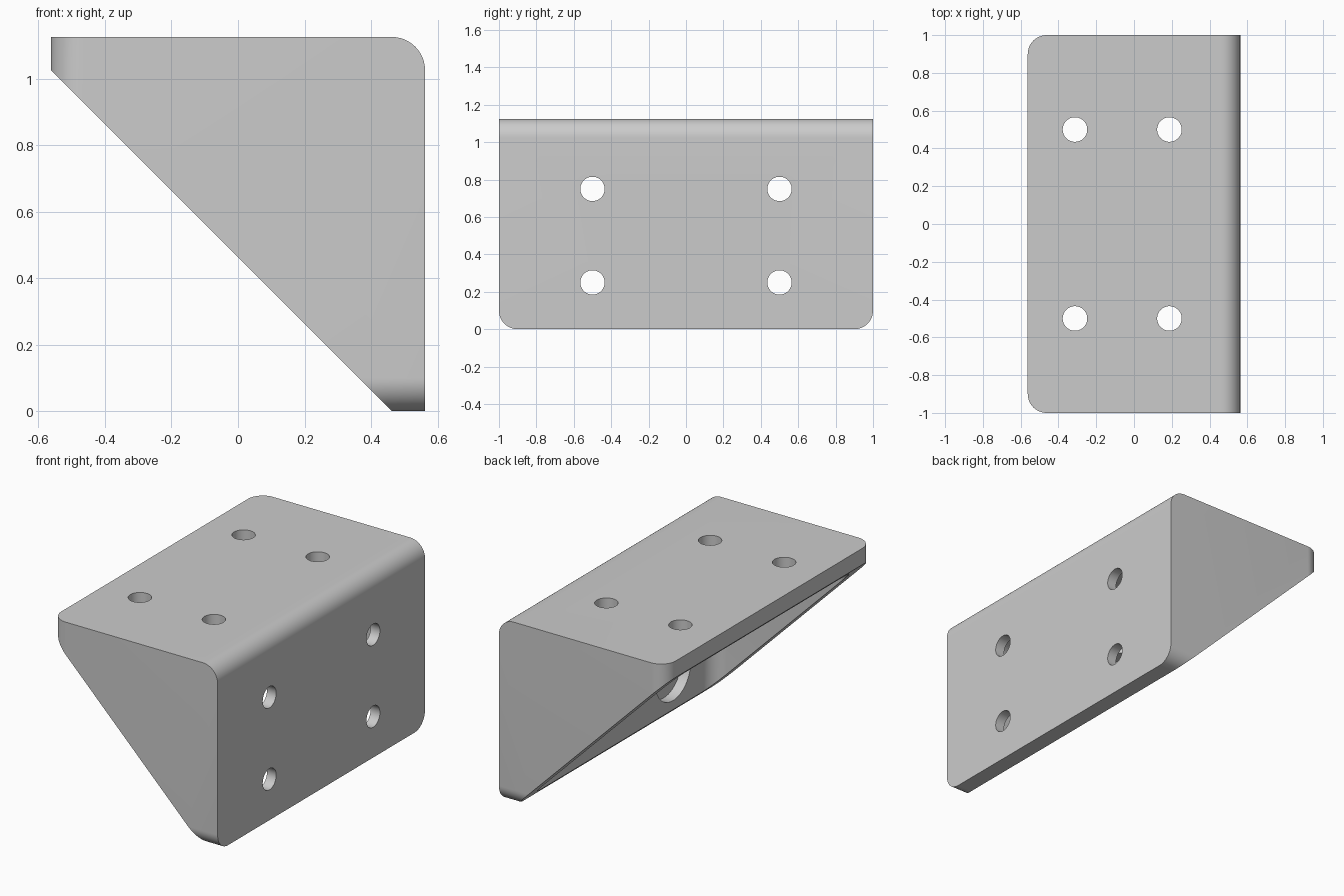
import bpy, bmesh, math
from mathutils import Matrix, Vector

cube = bpy.data.objects.get("Cube")
if cube:
    bpy.data.objects.remove(cube, do_unlink=True)

HX, HY, HEIGHT = 0.5625, 1.0, 1.125     # half depth, half length, height
WALL, RADIUS = 0.125, 0.1
HOLE, RECESS, SEAT = 0.065, 0.17, 0.0625   # hole radius, head recess radius, wall left under it

metal = bpy.data.materials.new("plain grey")
metal.use_nodes = True
grey = (0.6, 0.6, 0.6, 1)
metal.diffuse_color = grey
metal.node_tree.nodes["Principled BSDF"].inputs["Base Color"].default_value = grey


def box(low, high):
    """Box mesh between two corners."""
    bm = bmesh.new()
    low, high = Vector(low), Vector(high)
    mid = Matrix.Translation((low + high) / 2)
    bmesh.ops.create_cube(bm, size=1, matrix=mid @ Matrix.Diagonal((*(high - low), 1)))
    return bm


def round_edges(bm, edges):
    bmesh.ops.bevel(bm, geom=edges, offset=RADIUS, offset_type='OFFSET',
                    segments=12, profile=0.5, affect='EDGES')


def make_object(name, bm):
    bmesh.ops.recalc_face_normals(bm, faces=bm.faces)
    mesh = bpy.data.meshes.new(name)
    bm.to_mesh(mesh)
    bm.free()
    mesh.materials.append(metal)
    obj = bpy.data.objects.new(name, mesh)
    bpy.context.collection.objects.link(obj)
    return obj


def cut(target, cutter):
    """Subtract the cutter and remove it."""
    mod = target.modifiers.new("cut", 'BOOLEAN')
    mod.operation = 'DIFFERENCE'
    mod.solver = 'EXACT'
    mod.object = cutter
    bpy.context.view_layer.objects.active = target
    bpy.ops.object.modifier_apply(modifier=mod.name)
    bpy.data.objects.remove(cutter, do_unlink=True)


def drill(target, place, radius, top, bottom):
    """Cut a round hole between two heights along the local z of place."""
    bm = bmesh.new()
    bmesh.ops.create_cone(bm, cap_ends=True, segments=48, radius1=radius, radius2=radius,
                          depth=top - bottom,
                          matrix=place @ Matrix.Translation((0, 0, (top + bottom) / 2)))
    cut(target, make_object("hole_cutter", bm))


def is_rounded(edge):
    """Outer bend, plus the free corners of both plates."""
    mid = (edge.verts[0].co + edge.verts[1].co) / 2
    bend = mid.x > 0.5 and mid.z > 1
    top_corner = mid.x < -0.5 and abs(mid.y) > 0.9
    bottom_corner = mid.z < 0.01 and abs(mid.y) > 0.9
    return bend or top_corner or bottom_corner


# Outer block with rounded corners, cut off along the diagonal
bm = box((-HX, -HY, 0), (HX, HY, HEIGHT))
round_edges(bm, [e for e in bm.edges if is_rounded(e)])
result = bmesh.ops.bisect_plane(
    bm, geom=bm.verts[:] + bm.edges[:] + bm.faces[:], dist=1e-5,
    plane_co=(HX - RADIUS, 0, 0), plane_no=(-1, 0, -1), clear_outer=True)
rim = [g for g in result["geom_cut"] if isinstance(g, bmesh.types.BMEdge)]
bmesh.ops.contextual_create(bm, geom=rim)
bracket = make_object("corner_bracket", bm)

# Hollow inside with filleted corners, leaving two plates and two end gussets
bm = box((-2, WALL - HY, -1), (HX - WALL, HY - WALL, HEIGHT - WALL))
round_edges(bm, bm.edges[:])
cut(bracket, make_object("pocket_cutter", bm))

# Four screw holes through each plate, each with a head recess on the inside
turn = Matrix.Rotation(math.pi / 2, 4, 'Y')
for y in (-0.5, 0.5):
    for step in (0.25, 0.75):
        for place in (Matrix.Translation((step - HX, y, HEIGHT)),
                      Matrix.Translation((HX, y, step)) @ turn):
            drill(bracket, place, HOLE, 0.1, -0.2)
            drill(bracket, place, RECESS, -SEAT, -0.2)

# Smooth shading with crisp edges
bpy.ops.object.select_all(action='DESELECT')
bracket.select_set(True)
bpy.context.view_layer.objects.active = bracket
bpy.ops.object.shade_smooth_by_angle(angle=math.radians(30))
